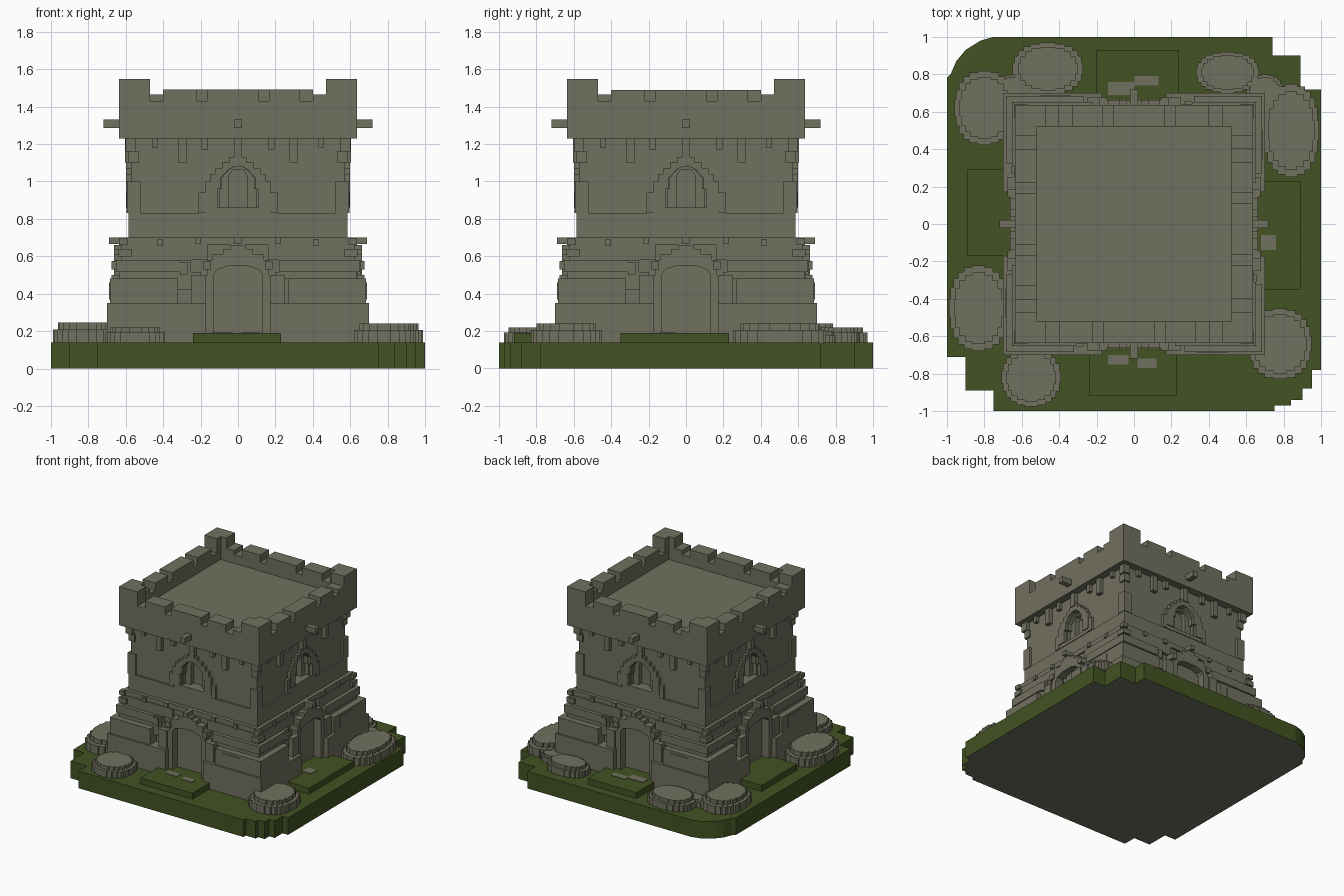
import bpy, bmesh, math
from mathutils import Matrix

if "Cube" in bpy.data.objects:
    bpy.data.objects.remove(bpy.data.objects["Cube"])


def material(name, rgb):
    m = bpy.data.materials.new(name)
    m.diffuse_color = (*rgb, 1)
    m.use_nodes = True
    m.node_tree.nodes["Principled BSDF"].inputs["Base Color"].default_value = m.diffuse_color
    return m


stone = material("grey stone", (0.163, 0.160, 0.115))
grass = material("grass green", (0.054, 0.085, 0.016))


def add_box(bm, x0, x1, y0, y1, z0, z1):
    mat = Matrix.Translation(((x0 + x1) / 2, (y0 + y1) / 2, (z0 + z1) / 2)) @ \
        Matrix.Diagonal((x1 - x0, y1 - y0, z1 - z0, 1))
    bmesh.ops.create_cube(bm, size=1, matrix=mat)


def add_prism(bm, pts, vec):
    # extrude a closed outline of 3D points along vec
    a = [bm.verts.new(p) for p in pts]
    b = [bm.verts.new([p[i] + vec[i] for i in range(3)]) for p in pts]
    bm.faces.new(a)
    bm.faces.new(b[::-1])
    for i in range(len(a)):
        j = (i + 1) % len(a)
        bm.faces.new((a[i], b[i], b[j], a[j]))


def finish(name, bm, mats, around=False):
    # around: repeat the front part on all four sides
    if around:
        src = bm.verts[:] + bm.edges[:] + bm.faces[:]
        for k in (1, 2, 3):
            d = bmesh.ops.duplicate(bm, geom=src)["geom"]
            vs = [g for g in d if isinstance(g, bmesh.types.BMVert)]
            bmesh.ops.rotate(bm, verts=vs, cent=(0, 0, 0),
                             matrix=Matrix.Rotation(k * math.pi / 2, 3, 'Z'))
    bmesh.ops.recalc_face_normals(bm, faces=bm.faces[:])
    me = bpy.data.meshes.new(name)
    bm.to_mesh(me)
    bm.free()
    for m in mats:
        me.materials.append(m)
    ob = bpy.data.objects.new(name, me)
    bpy.context.collection.objects.link(ob)
    return ob


def boxes(name, items, mat=stone, around=False):
    bm = bmesh.new()
    for it in items:
        add_box(bm, *it)
    return finish(name, bm, [mat], around)


def arch(name, outer, inner, y0, y1):
    # arch-shaped slab: half outlines (x, z) from the bottom up, mirrored in x
    def full(h):
        return [(-x, z) for x, z in h] + [(x, z) for x, z in h[::-1]]
    prof = full(outer) + full(inner)[::-1]
    bm = bmesh.new()
    add_prism(bm, [(x, y0, z) for x, z in prof], (0, y1 - y0, 0))
    return finish(name, bm, [stone], True)


def mirrored(items):
    return items + [(-b, -a, *rest) for a, b, *rest in items]


# grass slab with stepped corners and a stone underside
slab = [(-1, -.71), (-.9, -.71), (-.9, -.89), (-.75, -.89), (-.75, -1),
        (.75, -1), (.75, -.97), (.84, -.97), (.84, -.94), (.9, -.94), (.9, -.88),
        (.95, -.88), (.95, -.78), (1, -.78),
        (1, .72), (.89, .72), (.89, .9), (.74, .9), (.74, 1),
        (-.75, 1), (-.82, .98), (-.9, .93), (-.95, .87), (-.98, .8), (-1, .78)]
bm = bmesh.new()
add_prism(bm, [(x, y, 0) for x, y in slab], (0, 0, .14))
base = finish("grass_base", bm, [grass, stone])
for p in base.data.polygons:
    if p.normal.z < -.9:
        p.material_index = 1

# raised grass plates before each door
boxes("grass_plates", [(-.24, .23, -.92, -.6, .13, .19), (-.2, .24, .6, .93, .13, .19),
                       (-.89, -.6, -.17, .29, .13, .19), (.6, .89, -.35, .23, .13, .19)], grass)
# thin stone patches lying on the grass plates
boxes("stone_patches", [(.02, .12, -.77, -.72, .185, .194), (-.14, -.03, -.75, -.7, .185, .194),
                        (-.14, .0, .69, .76, .185, .194), (0, .13, .74, .79, .185, .194),
                        (.68, .76, -.14, -.06, .185, .194)])


# layered boulders with stair-stepped oval outlines
def stair_oval(cx, cy, rx, ry, n=6):
    q = []
    for i in range(n):
        a = (i + .5) / n * math.pi / 2
        x, y = rx * math.cos(a) ** .75, ry * math.sin(a) ** .75
        if q:
            q.append((x, q[-1][1]))
        q.append((x, y))
    pts = q + [(-x, y) for x, y in q[::-1]]
    pts += [(-x, -y) for x, y in pts]
    return [(cx + x, cy + y) for x, y in pts]


rocks = [(-.46, .83, .19, .14, .22), (-.80, .62, .16, .20, .24), (.50, .81, .17, .11, .22),
         (.84, .50, .15, .25, .24), (-.83, -.45, .16, .23, .245), (-.55, -.82, .16, .155, .22),
         (.78, -.64, .17, .19, .24), (-.62, .72, .14, .08, .2), (.70, .70, .1, .1, .2)]
bm = bmesh.new()
for cx, cy, rx, ry, top in rocks:
    mid = .14 + (top - .14) * .65
    add_prism(bm, [(x, y, .13) for x, y in stair_oval(cx, cy, rx, ry)], (0, 0, mid - .13))
    add_prism(bm, [(x, y, mid) for x, y in stair_oval(cx, cy, rx * .84, ry * .84, 5)],
              (0, 0, top - mid))
finish("boulders", bm, [stone])

# lower tower core with stepped corner buttresses
boxes("lower_core", [(-.6, .6, -.6, .6, .13, .66)])
tiers = [(.13, .35, .70, .17, .17), (.35, .48, .685, .27, .32), (.48, .515, .635, .2, .2),
         (.515, .58, .652, .22, .31), (.58, .66, .622, .16, .16)]
boxes("corner_buttresses", [(a, r, -r, -b, z0, z1) for z0, z1, r, a, b in tiers], around=True)
# brick blocks on the lower walls
boxes("lower_bricks", [(.175, .25, -.675, -.6, .3, .5), (-.25, -.175, -.675, -.6, .3, .5),
                       (-.33, -.25, -.64, -.6, .42, .58), (.34, .5, -.69, -.6, .37, .46),
                       (-.31, -.27, -.655, -.6, .5, .57), (.57, .64, -.64, -.57, .6, .64)],
      around=True)
# door frame
arch("door_frame", [(.175, .14), (.175, .5), (.165, .5), (.165, .58), (.14, .58), (.14, .61),
                    (.08, .61), (.08, .64), (.04, .64), (.04, .66)],
     [(.13, .14), (.13, .5), (.11, .53), (.05, .55)], -.662, -.59)
# door capitals
boxes("door_capitals", mirrored([(.145, .185, -.675, -.6, .53, .575)]), around=True)
# ledges between the storeys
boxes("storey_ledges", [(-.615, .615, -.615, .615, .66, .70), (-.585, .585, -.585, .585, .70, .83)])
# small beams sticking out under the ledge and through the parapet
boxes("beams", [(-.018, .018, -.69, -.6, .665, .70), (-.022, .022, -.72, -.6, 1.285, 1.33)],
      around=True)
boxes("ledge_studs", mirrored([(.2, .23, -.632, -.6, .665, .70), (.4, .43, -.632, -.6, .655, .69),
                               (.59, .635, -.635, -.59, .66, .695)]), around=True)

# upper storey: core plus two wall layers with window openings
boxes("upper_core", [(-.5, .5, -.5, .5, .83, 1.23)])
arch("upper_wall", [(.572, .83), (.572, 1.23)],
     [(.1, .83), (.1, .96), (.085, .96), (.085, 1.02), (.05, 1.06), (.02, 1.08)], -.572, -.54)
arch("window_reveal", [(.54, .83), (.54, 1.23)],
     [(.05, .83), (.05, 1.03), (.03, 1.06), (.01, 1.065)], -.54, -.49)
# stepped window frame, sill and keystone
arch("window_frame", [(.175, .86), (.175, 1.0), (.15, 1.0), (.15, 1.04), (.12, 1.04), (.12, 1.07),
                      (.085, 1.07), (.085, 1.1), (.045, 1.1), (.045, 1.13)],
     [(.11, .86), (.11, .96), (.09, .96), (.09, 1.02), (.055, 1.06), (.02, 1.08)], -.598, -.56)
boxes("window_trim", [(-.18, .18, -.59, -.5, .83, .86), (-.21, -.17, -.595, -.56, .83, .94),
                      (.17, .21, -.595, -.56, .83, .94), (-.022, .022, -.605, -.56, 1.12, 1.23)],
      around=True)
# corner plates and corbels below the overhang
boxes("corner_plates", mirrored([(.52, .59, -.59, -.52, .83, 1.0), (.545, .6, -.6, -.545, 1.16, 1.23),
                                 (.53, .585, -.585, -.53, 1.1, 1.16)]), around=True)
boxes("corbels", mirrored([(.275, .32, -.605, -.56, 1.1, 1.23), (.16, .195, -.6, -.56, 1.17, 1.23),
                           (.43, .46, -.6, -.56, 1.18, 1.23)]), around=True)

# overhanging top with roof floor
boxes("overhang", [(-.635, .635, -.635, .635, 1.23, 1.36)])
# parapet wall, merlons and taller corner blocks
boxes("parapet_wall", [(-.635, .635, -.635, -.52, 1.36, 1.43)], around=True)
boxes("merlons", [(x0, x1, -.635, -.52, 1.43, z) for x0, x1, z in
                  [(-.40, -.22, 1.49), (-.165, .11, 1.49), (.165, .33, 1.49), (.4, .47, 1.465)]],
      around=True)
boxes("parapet_corners", mirrored([(.47, .635, -.635, -.52, 1.43, 1.548)]), around=True)
